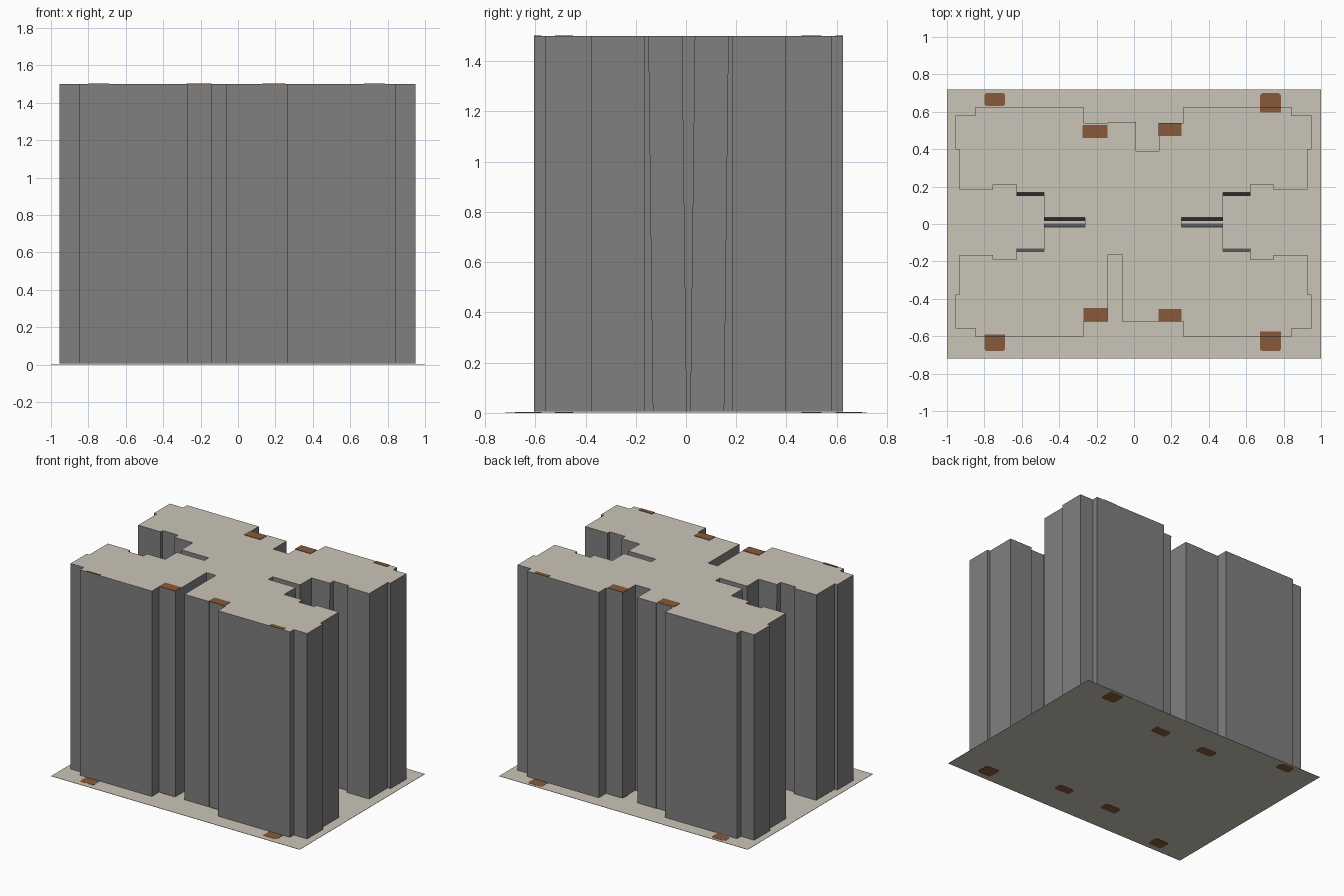
import bpy, bmesh

if "Cube" in bpy.data.objects:
    bpy.data.objects.remove(bpy.data.objects["Cube"])

TOP, BASE = 1.5, 0.005
CX, CY = -0.003, 0.01          # mirror axes of the wings


def material(name, rgb):
    m = bpy.data.materials.new(name)
    m.diffuse_color = (*rgb, 1.0)
    m.use_nodes = True
    m.node_tree.nodes["Principled BSDF"].inputs["Base Color"].default_value = m.diffuse_color
    return m


WALL = material("wall_grey", (0.216, 0.216, 0.216))
BEIGE = material("plan_beige", (0.60, 0.56, 0.475))
BROWN = material("patch_brown", (0.25, 0.102, 0.042))


def prism(name, outline, z0, z1, side, cap, lean=False):
    """Straight block over a plan outline; cap material on upward faces."""
    bm = bmesh.new()
    low, high = [], []
    for x, y in outline:
        # walls of the narrow court lean inwards at the foot
        d = y - CY
        shift = 0.0
        if lean and abs(d) < 0.165:
            shift = -0.018 if d > 0 else 0.018
        low.append(bm.verts.new((x, y + shift, z0)))
        high.append(bm.verts.new((x, y, z1)))
    n = len(outline)
    bm.faces.new(low)
    bm.faces.new(high)
    for i in range(n):
        j = (i + 1) % n
        bm.faces.new((low[i], low[j], high[j], high[i]))
    bmesh.ops.recalc_face_normals(bm, faces=bm.faces[:])
    bm.normal_update()
    for f in bm.faces:
        f.material_index = 1 if f.normal.z > 0.5 else 0
    mesh = bpy.data.meshes.new(name)
    mesh.materials.append(side)
    mesh.materials.append(cap)
    bm.to_mesh(mesh)
    bm.free()
    ob = bpy.data.objects.new(name, mesh)
    bpy.context.collection.objects.link(ob)
    return ob


def rect(x0, x1, y0, y1, c=0.0):
    if c == 0:
        return [(x0, y0), (x1, y0), (x1, y1), (x0, y1)]
    return [(x0 + c, y0), (x1 - c, y0), (x1, y0 + c), (x1, y1 - c),
            (x1 - c, y1), (x0 + c, y1), (x0, y1 - c), (x0, y0 + c)]


# Wing plans, given for the back right quarter
OUTER = [(0.68, 0.625), (0.845, 0.625), (0.845, 0.58), (0.952, 0.58),
         (0.952, 0.397), (0.93, 0.397), (0.93, 0.185), (0.75, 0.185),
         (0.75, 0.21), (0.625, 0.21), (0.625, 0.168), (0.478, 0.168),
         (0.478, 0.035), (0.258, 0.035), (0.258, 0.2), (0.325, 0.2),
         (0.325, 0.397), (0.68, 0.397)]
INNER = [(0.68, 0.625), (0.267, 0.625), (0.267, 0.54), (0.137, 0.54),
         (0.137, 0.182), (0.258, 0.182), (0.258, 0.2), (0.325, 0.2),
         (0.325, 0.397), (0.68, 0.397)]

for sx, xn in ((1, "right"), (-1, "left")):
    for sy, yn in ((1, "back"), (-1, "front")):
        for part, plan in (("outer_unit", OUTER), ("inner_unit", INNER)):
            pts = [(CX + sx * x, y if sy > 0 else 2 * CY - y) for x, y in plan]
            prism(f"{yn}_{xn}_{part}", pts, BASE, TOP, WALL, BEIGE, lean=True)

# Central core with back and front arms
prism("core", rect(-0.261, 0.255, -0.162, 0.182), BASE, TOP, WALL, BEIGE)
prism("back_arm", [(-0.14, 0.182), (0.134, 0.182), (0.134, 0.39), (0.01, 0.39),
                   (0.01, 0.545), (-0.14, 0.545)], BASE, TOP, WALL, BEIGE)
prism("front_arm", rect(-0.065, 0.134, -0.522, -0.162), BASE, TOP, WALL, BEIGE)

# Ground sheet
prism("ground_sheet", rect(-1, 1, -0.72, 0.72), 0.001, 0.003, BEIGE, BEIGE)

# Brown patches: shown on the ground and, where covered, on the roof
INNER_PATCHES = [(-0.27, -0.142, -0.522, -0.45), (0.13, 0.255, -0.522, -0.455),
                 (-0.275, -0.142, 0.46, 0.53), (0.13, 0.255, 0.47, 0.54)]
CORNER_PATCHES = [(-0.80, -0.69, -0.68, -0.59), (0.675, 0.785, -0.68, -0.575),
                  (-0.80, -0.69, 0.63, 0.70), (0.675, 0.785, 0.595, 0.70)]
for i, p in enumerate(INNER_PATCHES + CORNER_PATCHES):
    prism(f"ground_patch_{i + 1}", rect(*p, 0.01), 0.0, 0.004, BROWN, BROWN)
    x0, x1, y0, y1 = p
    y0, y1 = max(y0, -0.605), min(y1, 0.625)
    if y1 > y0:
        prism(f"roof_patch_{i + 1}", rect(x0, x1, y0, y1), TOP - 0.002, TOP + 0.003,
              BROWN, BROWN)
